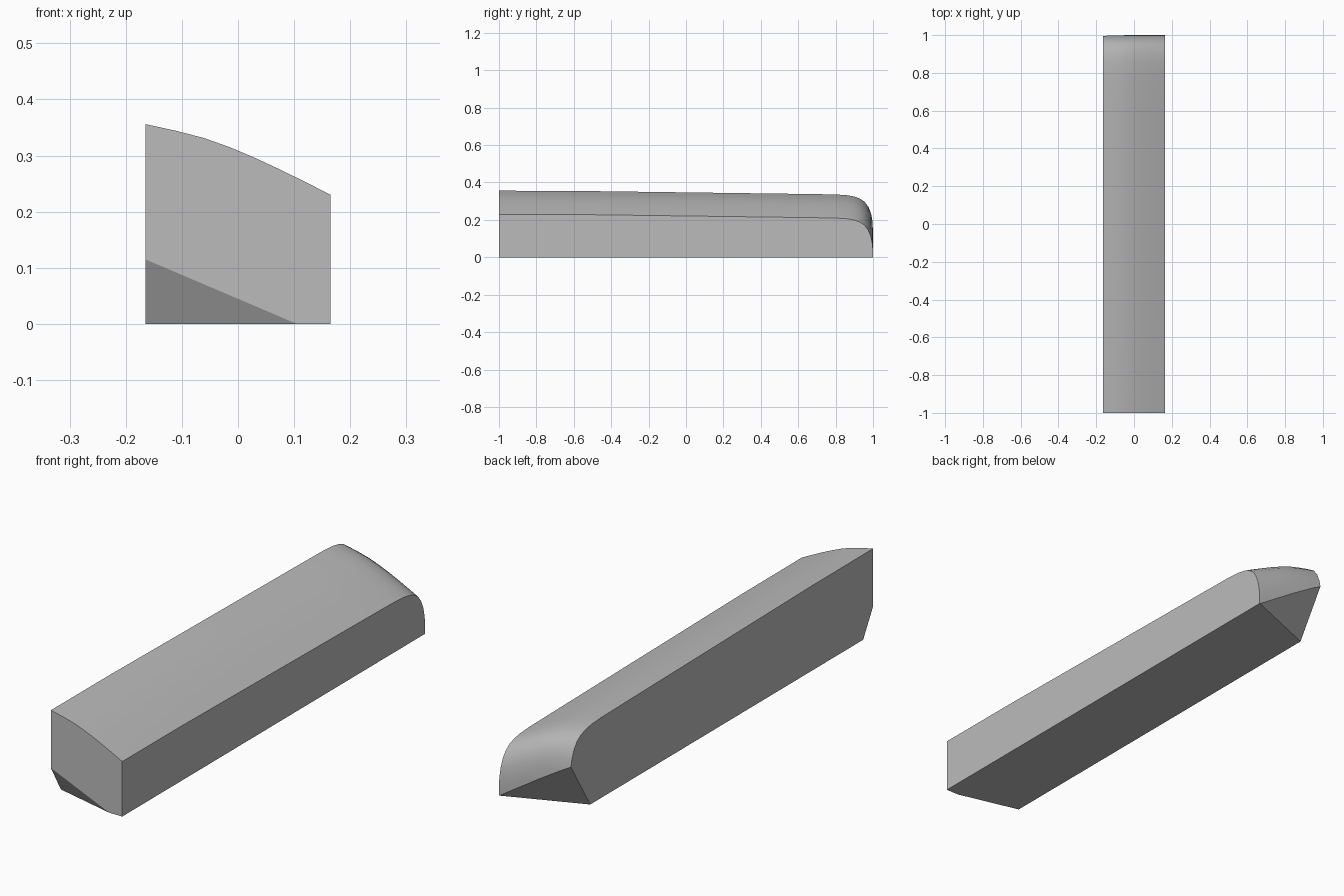
import bpy, bmesh
from mathutils import Vector

if "Cube" in bpy.data.objects:
    bpy.data.objects.remove(bpy.data.objects["Cube"])

grey = bpy.data.materials.new("plain_grey")
grey.use_nodes = True
grey.diffuse_color = (0.5, 0.5, 0.5, 1)
grey.node_tree.nodes["Principled BSDF"].inputs["Base Color"].default_value = (0.5, 0.5, 0.5, 1)

# Crowned top, sloping down from -x to +x
TOP = [(-0.165, 0.356), (-0.11, 0.344), (-0.06, 0.331), (-0.015, 0.315),
       (0.03, 0.296), (0.075, 0.275), (0.12, 0.253), (0.165, 0.23)]
# Distance along the body and how far the top has dropped there
DROP = [(-1, 0), (-0.6, 0.001), (0, 0.009), (0.6, 0.017), (0.8, 0.02),
        (0.86, 0.024), (0.9, 0.031), (0.93, 0.042), (0.955, 0.059),
        (0.975, 0.086), (0.989, 0.12), (0.997, 0.16), (1, 0.2)]

bm = bmesh.new()
rings = []
for y, drop in DROP:
    section = [(x, z - drop) for x, z in TOP] + [(0.165, 0), (-0.165, 0)]
    rings.append([bm.verts.new((x, y, z)) for x, z in section])
for a, b in zip(rings, rings[1:]):
    for i in range(len(a)):
        j = (i + 1) % len(a)
        bm.faces.new((a[i], a[j], b[j], b[i]))
bm.faces.new(rings[0])
bm.faces.new(rings[-1])
bmesh.ops.recalc_face_normals(bm, faces=bm.faces[:])


def cut_corner(p, q, r):
    """Slice off the lower corner beyond the plane through three points."""
    p, q, r = Vector(p), Vector(q), Vector(r)
    normal = (q - p).cross(r - p).normalized()
    if normal.z > 0:
        normal.negate()
    geom = bm.verts[:] + bm.edges[:] + bm.faces[:]
    bmesh.ops.bisect_plane(bm, geom=geom, plane_co=p, plane_no=normal,
                           dist=1e-5, clear_outer=True)
    bmesh.ops.holes_fill(bm, edges=[e for e in bm.edges if e.is_boundary], sides=0)


# Slanted corners under the front and back ends
cut_corner((0.105, -1, 0), (-0.165, -1, 0.115), (-0.165, -0.934, 0))
cut_corner((0.163, 1, 0), (-0.165, 0.868, 0), (-0.165, 0.98, 0.18))
bmesh.ops.recalc_face_normals(bm, faces=bm.faces[:])

mesh = bpy.data.meshes.new("rounded_bar")
bm.to_mesh(mesh)
bm.free()
mesh.materials.append(grey)
bar = bpy.data.objects.new("rounded_bar", mesh)
bpy.context.collection.objects.link(bar)
bpy.ops.object.select_all(action="DESELECT")
bar.select_set(True)
bpy.context.view_layer.objects.active = bar
bpy.ops.object.shade_smooth_by_angle(angle=0.5)
